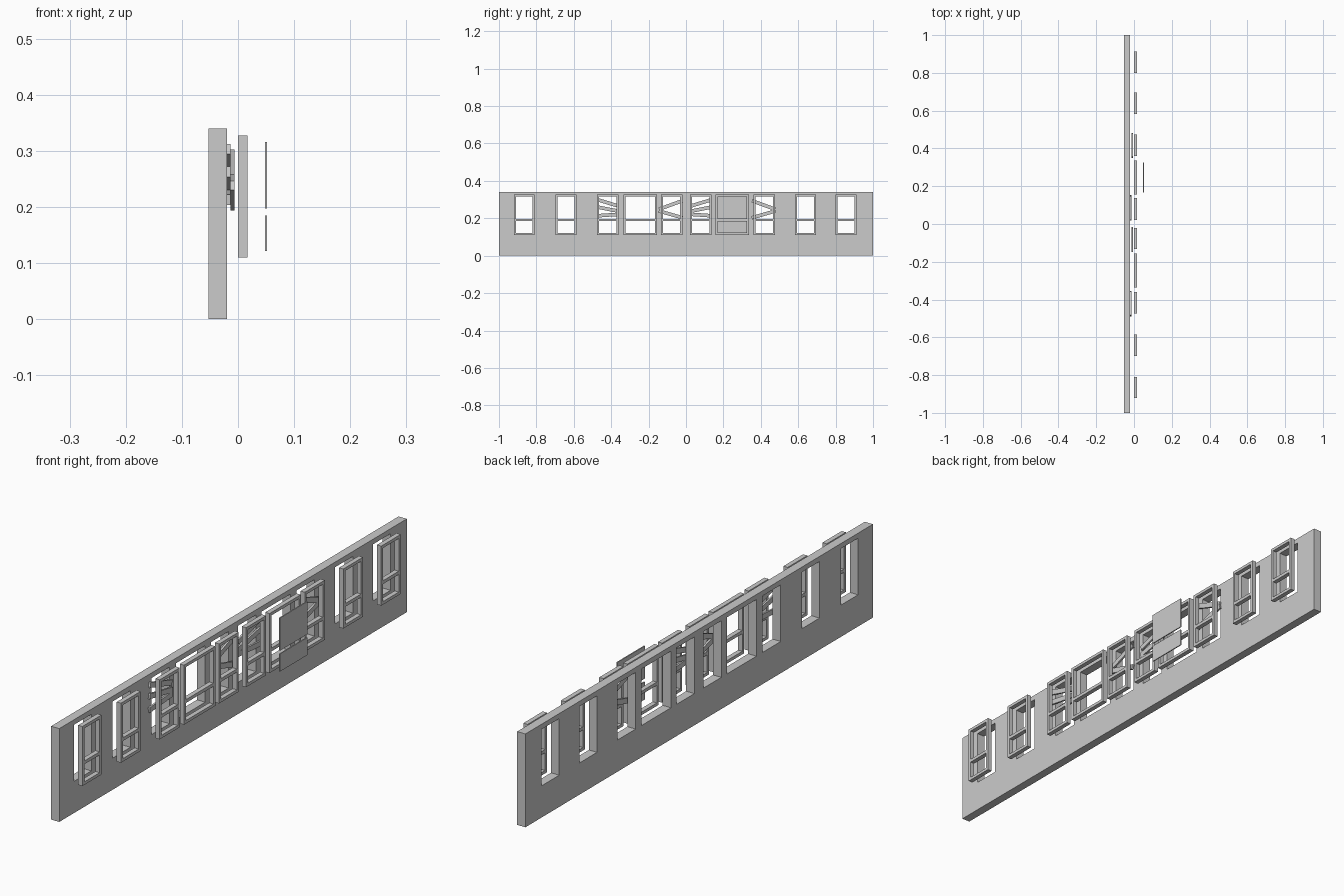
import bpy, bmesh
from math import radians
from mathutils import Matrix, Vector

if "Cube" in bpy.data.objects:
    bpy.data.objects.remove(bpy.data.objects["Cube"])


def add_box(bm, lo, hi, tilt=0.0):
    """Box between two corners, optionally tilted about x through its centre."""
    lo, hi = Vector(lo), Vector(hi)
    m = (Matrix.Translation((lo + hi) / 2) @ Matrix.Rotation(radians(tilt), 4, 'X')
         @ Matrix.Diagonal((*(hi - lo), 1)))
    bmesh.ops.create_cube(bm, size=1, matrix=m)


def make_object(name, bm):
    mesh = bpy.data.meshes.new(name)
    bm.to_mesh(mesh)
    bm.free()
    obj = bpy.data.objects.new(name, mesh)
    bpy.context.collection.objects.link(obj)
    return obj


# Shared sizes: window (y start, y end) pairs and frame levels
WINDOWS = [(-0.92, -0.81), (-0.698, -0.585), (-0.475, -0.36), (-0.335, -0.155),
           (-0.133, -0.02), (0.022, 0.137), (0.157, 0.337), (0.36, 0.475),
           (0.582, 0.695), (0.8, 0.912)]
Z0, Z1 = 0.11, 0.327
BAR = 0.011
RAIL0, RAIL1 = 0.185, 0.197
DEPTH = 0.017

# Wall panel with cut window openings
bm = bmesh.new()
add_box(bm, (-0.053, -1, 0), (-0.02, 1, 0.34))
wall = make_object("wall", bm)

bm = bmesh.new()
for a, b in WINDOWS:
    add_box(bm, (-0.1, a + BAR / 2, Z0 + BAR / 2), (0.05, b - BAR / 2, Z1 - BAR / 2))
cutter = make_object("opening_cutter", bm)
cutter.hide_render = True
cutter.hide_set(True)
mod = wall.modifiers.new("openings", 'BOOLEAN')
mod.object = cutter
mod.operation = 'DIFFERENCE'
mod.solver = 'EXACT'
bpy.context.view_layer.objects.active = wall
bpy.ops.object.modifier_apply(modifier=mod.name)
bpy.data.objects.remove(cutter)

# Window frames: two stiles, top, bottom and middle rail
for i, (a, b) in enumerate(WINDOWS):
    bm = bmesh.new()
    for y in (a, b - BAR):
        add_box(bm, (0, y, Z0), (DEPTH, y + BAR, Z1))
    for lo, hi in ((Z0, Z0 + BAR), (RAIL0, RAIL1), (Z1 - BAR, Z1)):
        add_box(bm, (0, a + BAR, lo), (DEPTH, b - BAR, hi))
    make_object(f"window_frame_{i + 1}", bm)

# Two loose panes in front of one wide window
a, b = WINDOWS[6]
for name, lo, hi in (("lower_pane", Z0 + BAR, RAIL0), ("upper_pane", RAIL1, Z1 - BAR)):
    bm = bmesh.new()
    add_box(bm, (0.048, a + BAR, lo), (0.052, b - BAR, hi))
    make_object(name, bm)

# Boards nailed across openings: (height, tilt) sets, mirrored by sign
FAN = [(0.284, -17), (0.25, -11), (0.217, 4)]
VEE = [(0.271, 20), (0.221, -16)]
GROUPS = [("fan_boards_a", -0.422, -0.02, -0.0135, FAN, 1),
          ("vee_boards_a", -0.082, -0.0135, -0.006, VEE, 1),
          ("fan_boards_b", 0.086, -0.02, -0.0135, FAN, -1),
          ("vee_boards_b", 0.415, -0.0135, -0.006, VEE, -1)]
for name, y, x0, x1, boards, sign in GROUPS:
    bm = bmesh.new()
    for z, tilt in boards:
        add_box(bm, (x0, y - 0.066, z - 0.0095), (x1, y + 0.066, z + 0.0095), sign * tilt)
    make_object(name, bm)
